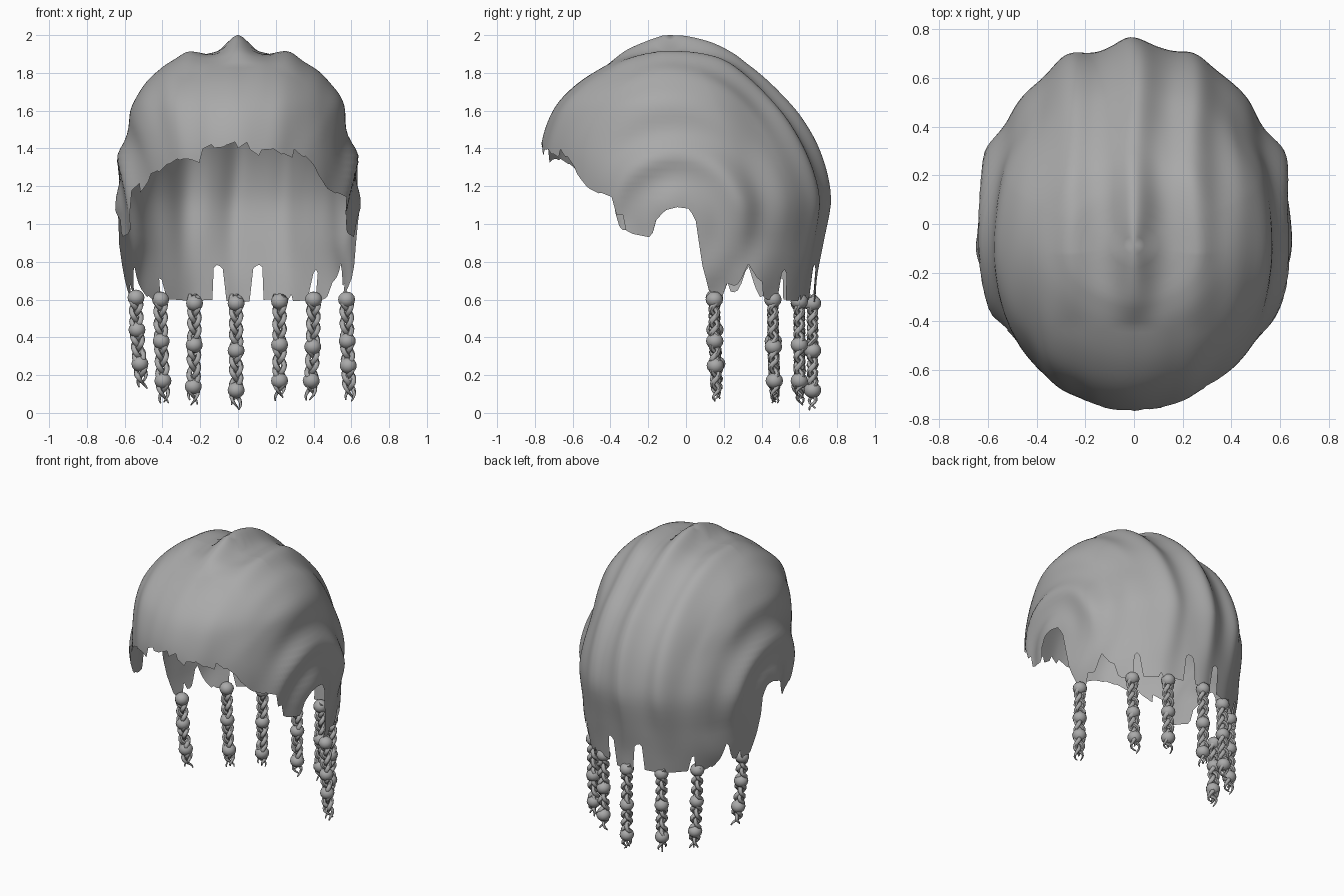
import bpy, bmesh, math, random
from mathutils import Vector, noise

random.seed(4)
if "Cube" in bpy.data.objects:
    bpy.data.objects.remove(bpy.data.objects["Cube"])

grey = bpy.data.materials.new("hair grey")
grey.use_nodes = True
grey.diffuse_color = (0.4, 0.4, 0.4, 1)
grey.node_tree.nodes["Principled BSDF"].inputs["Base Color"].default_value = (0.4, 0.4, 0.4, 1)


def lerp_table(table, key):
    """Linear lookup: each row is (key, value)."""
    for a, b in zip(table, table[1:]):
        if key <= b[0]:
            return a[1] + (b[1] - a[1]) * max(0, (key - a[0]) / (b[0] - a[0]))
    return table[-1][1]


def clamp(v):
    return min(1, max(0, v))


def bump(v, centre, width):
    return math.exp(-((v - centre) / width) ** 2)


def finish(obj, angle=60):
    obj.data.materials.clear()
    obj.data.materials.append(grey)
    bpy.ops.object.select_all(action='DESELECT')
    obj.select_set(True)
    bpy.context.view_layer.objects.active = obj
    bpy.ops.object.shade_smooth_by_angle(angle=math.radians(angle))


def mesh_object(name, bm):
    me = bpy.data.meshes.new(name)
    bm.to_mesh(me)
    bm.free()
    obj = bpy.data.objects.new(name, me)
    bpy.context.collection.objects.link(obj)
    return obj


# Head rings: depth below crown, half width, front y, back y
RINGS = [(0, 0, -.08, -.08), (.01, .22, -.27, .08), (.03, .32, -.36, .18), (.07, .4, -.45, .27),
         (.15, .485, -.57, .37), (.25, .55, -.67, .47), (.36, .58, -.73, .565), (.5, .6, -.765, .65),
         (.65, .63, -.76, .705), (.8, .645, -.74, .725), (1.0, .63, -.72, .7), (1.15, .615, -.7, .68),
         (1.3, .58, -.7, .665)]
CROWN = 1.9

# Hem height by degrees from the front, one half
HEM = [(0, 1.41), (14, 1.4), (28, 1.36), (39, 1.29), (50, 1.2), (59, 1.12), (60, 1.0), (67, .95),
       (76, .93), (78, 1.02), (82, 1.075), (87, 1.09), (92, 1.08), (95, 1.0), (97, .8), (101, .63),
       (106, .61), (108, .69), (112, .66), (117, .76), (121, .67), (126, .62), (128, .6), (181, .6)]
# Gaps in the back hem: centre angle (negative is the right side), half width, top
GAPS = [(170, 3.5, .79), (-170, 2.8, .79), (138, 2.5, .76), (-137, 2, .72), (152, 1, .65)]


def hem_height(deg):
    """Lower edge of the hair."""
    z = lerp_table(HEM, abs(deg))
    for centre, half, top in GAPS:
        d = abs(deg - centre)
        if d < half:
            z = max(z, top - .03 * d / half)
    return z


def waves(p):
    """Strand ridges running front to back, and a curved fold over each ear."""
    x, y, z = p
    rel = Vector((0, y + .05, z - 1.0))
    rho = rel.length
    side = clamp((abs(x) - .45) / .12)
    fade = clamp((y + .42) / .3)
    drift = x - .03 * math.sin(5 * z) * max(0, y)
    crest = .1 - .05 * clamp(y / .3)
    ridge = crest * bump(drift, 0, .08) + .03 * bump(abs(drift), .26, .07)
    low = .35 + .65 * clamp((z - .7) / .4)
    out = p + rel.normalized() * ridge * fade * low
    fold = .032 * bump(rho, .37, .07) - .01 * bump(rho, .52, .07) - .01 * bump(rho, .22, .06)
    out.x += math.copysign(1, x) * side * fold * clamp((z - .8) / .3)
    # the head narrows slightly behind the ears
    out.x *= 1 - .035 * bump(y, .38, .13) * clamp((z - .7) / .2)
    n = noise.noise(Vector((x * 7, rho * 6, math.atan2(rel.z, rel.y) * .9)))
    return out + (p - Vector((0, 0, 1.2))).normalized() * .014 * n * (1 - bump(z, CROWN, .03))


def surface(t, deg):
    """Point on the cap: t runs along the ring list."""
    i = min(int(t), len(RINGS) - 2)
    f = t - i
    # Catmull-Rom blend between neighbouring rings
    r = [RINGS[min(max(k, 0), len(RINGS) - 1)] for k in range(i - 1, i + 3)]
    d, w, yf, yb = (q1 + .5 * f * (q2 - q0 + f * (2*q0 - 5*q1 + 4*q2 - q3 + f * (3*(q1 - q2) + q3 - q0)))
                    for q0, q1, q2, q3 in zip(*r))
    a = math.radians(deg)
    c = -math.cos(a)
    if c > 0:  # fuller back
        c = c ** (1 - .1 * clamp(c / .4))
    return Vector((w * math.sin(a), (yf + yb) / 2 + (yb - yf) / 2 * c, CROWN - d))


def cap():
    cols, rows = 240, 48
    last = len(RINGS) - 1
    bm = bmesh.new()
    grid = []
    tooth = slant = 0
    for c in range(cols):
        deg = -180 + 360 * c / cols
        hem = hem_height(deg)
        # irregular slanted teeth a few columns wide
        if c % 4 == 0:
            tooth = random.choice((-.03, -.01, 0, .01, .05))
            slant = random.uniform(-.012, .012)
        if abs(deg) < 64 or 106 < abs(deg) < 126:
            hem += tooth + slant * (c % 4)
        lo, hi = 0, last
        for _ in range(24):
            mid = (lo + hi) / 2
            lo, hi = (mid, hi) if surface(mid, deg).z > hem else (lo, mid)
        grid.append([bm.verts.new(waves(surface(min(last * r / rows, lo), deg))) for r in range(rows + 1)])
    for c in range(cols):
        a, b = grid[c], grid[(c + 1) % cols]
        for r in range(rows):
            bm.faces.new((a[r], a[r + 1], b[r + 1], b[r]))
    bmesh.ops.remove_doubles(bm, verts=bm.verts, dist=.0008)
    bmesh.ops.recalc_face_normals(bm, faces=bm.faces)
    finish(mesh_object("hair_cap", bm), 75)


def braid(name, x, y, bottom, beads, lean):
    """Three loosely woven strands with beads threaded on."""
    top, steps = .62, 44
    span = top - bottom

    def centre(z):
        f = (top - z) / span
        return Vector((x + lean * f * f, y + abs(lean) * .6 * f * f, z))

    cu = bpy.data.curves.new(name, 'CURVE')
    cu.dimensions = '3D'
    cu.bevel_depth = .015
    cu.bevel_resolution = 1
    cu.use_fill_caps = True
    for k in range(3):
        sp = cu.splines.new('POLY')
        sp.points.add(steps)
        end = random.uniform(0, .04)
        for i, pt in enumerate(sp.points):
            f = i / steps
            ph = f * span / .2 * math.tau + k * math.tau / 3
            z = top - (span - end) * f
            p = centre(z) + Vector((.024 * math.sin(ph), .018 * math.sin(2 * ph), 0))
            pt.co = (*p, 1)
            pt.radius = 1 if f < .85 else 1 - (f - .85) * 5
    obj = bpy.data.objects.new(name, cu)
    bpy.context.collection.objects.link(obj)
    bpy.ops.object.select_all(action='DESELECT')
    obj.select_set(True)
    bpy.context.view_layer.objects.active = obj
    bpy.ops.object.convert(target='MESH')
    finish(bpy.context.object)

    bm = bmesh.new()
    for z in beads:
        ball = bmesh.ops.create_uvsphere(bm, u_segments=14, v_segments=8, radius=.046)["verts"]
        bmesh.ops.scale(bm, verts=ball, vec=(1, 1, .92))
        bmesh.ops.translate(bm, verts=ball, vec=centre(z))
    finish(mesh_object(name + "_beads", bm))


cap()
# name, x, y, bottom, bead heights, sideways lean
for args in [("right_side_braid", -.54, .15, .12, (.61, .44, .26), .04),
             ("right_outer_braid", -.41, .46, .05, (.6, .38, .17), .02),
             ("right_inner_braid", -.23, .6, .04, (.58, .36, .14), -.01),
             ("middle_braid", -.01, .67, .005, (.58, .33, .12), 0),
             ("left_inner_braid", .22, .6, .06, (.59, .36, .17), 0),
             ("left_outer_braid", .4, .46, .05, (.6, .35, .17), -.02),
             ("left_side_braid", .575, .15, .06, (.6, .38, .25), .02)]:
    braid(*args)
